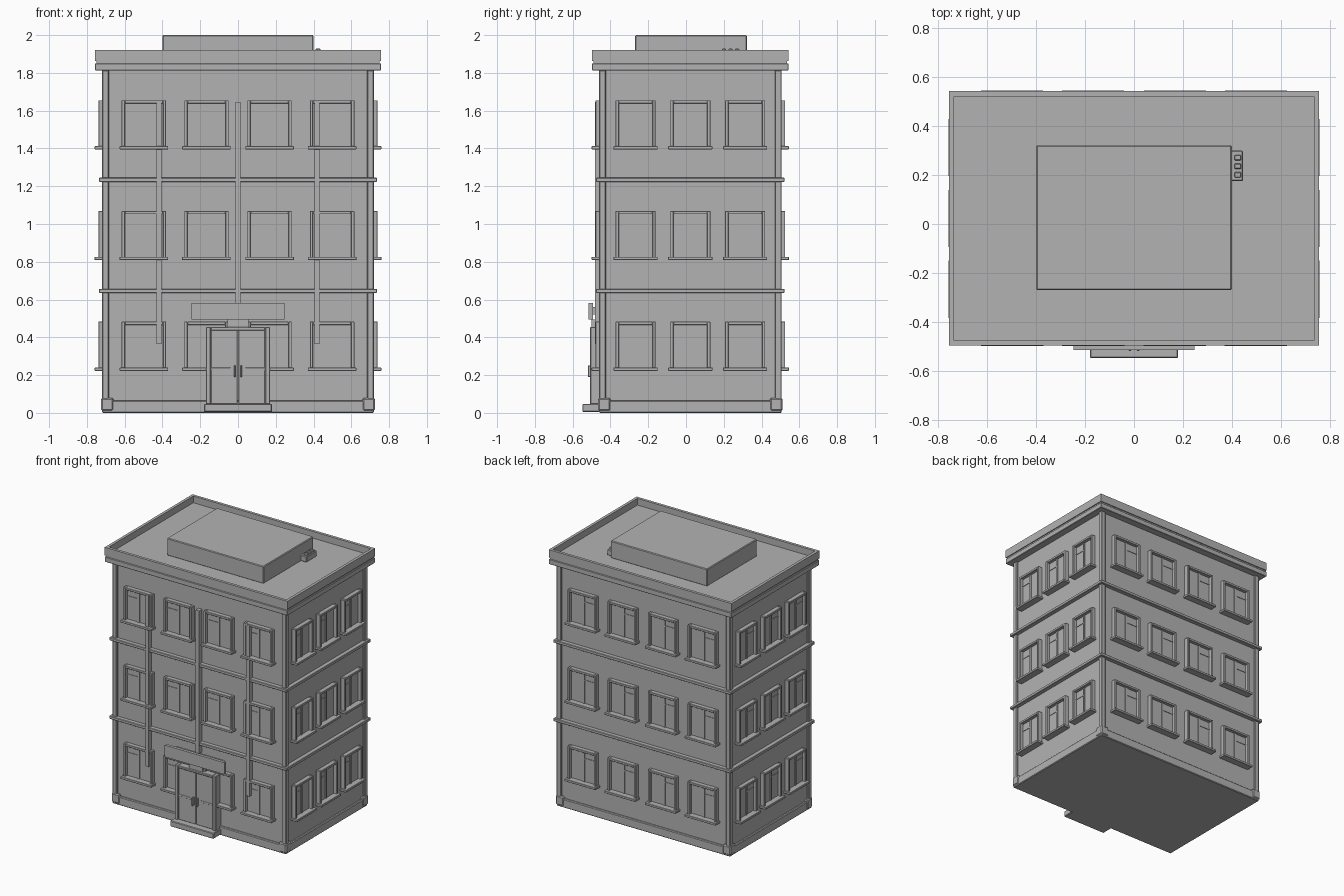
import bpy
import bmesh
from mathutils import Matrix

if "Cube" in bpy.data.objects:
    bpy.data.objects.remove(bpy.data.objects["Cube"])

grey = bpy.data.materials.new("concrete grey")
grey.use_nodes = True
colour = (0.45, 0.45, 0.45, 1)
grey.diffuse_color = colour
grey.node_tree.nodes["Principled BSDF"].inputs["Base Color"].default_value = colour

CY = 0.023            # depth centre of the building
HX, HY = 0.705, 0.468  # half sizes of the plain walls


def part(name, boxes, bevel=0):
    """One object from boxes given as (x0, x1, y0, y1, z0, z1)."""
    bm = bmesh.new()
    for x0, x1, y0, y1, z0, z1 in boxes:
        mid = Matrix.Translation(((x0 + x1) / 2, (y0 + y1) / 2, (z0 + z1) / 2))
        size = Matrix.Diagonal((abs(x1 - x0), abs(y1 - y0), z1 - z0, 1))
        bmesh.ops.create_cube(bm, size=1, matrix=mid @ size)
    mesh = bpy.data.meshes.new(name)
    bm.to_mesh(mesh)
    bm.free()
    mesh.materials.append(grey)
    obj = bpy.data.objects.new(name, mesh)
    bpy.context.collection.objects.link(obj)
    if bevel:
        mod = obj.modifiers.new("Bevel", "BEVEL")
        mod.width = bevel
        mod.segments = 1
    return obj


def slab(out, z0, z1):
    """Box that stands out from all four walls."""
    return (-HX - out, HX + out, CY - HY - out, CY + HY + out, z0, z1)


def on_wall(side, u0, u1, d0, d1, z0, z1):
    """Box on one wall: u runs along it, d outwards from it."""
    if side in ("front", "back"):
        s = -1 if side == "front" else 1
        return (u0, u1, CY + s * (HY + d0), CY + s * (HY + d1), z0, z1)
    s = -1 if side == "right" else 1
    return (s * (HX + d0), s * (HX + d1), u0, u1, z0, z1)


# Walls, plinth and string courses
part("walls", [slab(0, 0, 1.85)])
part("plinth", [slab(0.015, 0, 0.065)], 0.005)
for i, z in enumerate((0.635, 1.223)):
    part(f"string_course_{i + 1}", [slab(0.031, z, z + 0.022)], 0.003)

# Corner pilasters with foot blocks
for sx in (-1, 1):
    for sy in (-1, 1):
        x, y = sx * 0.72, CY + sy * 0.483
        part("corner_pilaster", [(x - sx * 0.036, x, y - sy * 0.036, y, 0.07, 1.815)], 0.004)
        x, y = sx * 0.725, CY + sy * 0.488
        part("pilaster_foot", [(x - sx * 0.066, x, y - sy * 0.066, y, 0.01, 0.08)], 0.008)

# Cornice, parapet and roof
part("cornice_lower", [slab(0.052, 1.813, 1.851)], 0.003)
part("cornice_groove", [slab(0.045, 1.85, 1.863)])
part("roof_deck", [slab(0.04, 1.86, 1.872)])
X, Y, T = 0.757, 0.52, 0.021
part("parapet",
     [(-X, X, CY + s * (Y - T), CY + s * Y, 1.862, 1.922) for s in (-1, 1)]
     + [(s * (X - T), s * X, CY - Y + T, CY + Y - T, 1.862, 1.922) for s in (-1, 1)])
part("roof_house", [(-0.4, 0.4, -0.27, 0.322, 1.87, 2.0)], 0.005)
part("roof_vent_unit", [(0.39, 0.445, 0.175, 0.3, 1.872, 1.915)], 0.004)
part("roof_vent_caps",
     [(0.41, 0.438, y, y + 0.022, 1.91, 1.928) for y in (0.19, 0.225, 0.26)], 0.003)


def window(side, u, z, w, h=0.246):
    """Framed two-pane window with a projecting sill; z is the sill top."""
    a, b, t = u - w / 2, u + w / 2, 0.017
    top = z + h

    def box(*args):
        return on_wall(side, *args)

    part(f"{side}_window_frame", [
        box(a, a + t, 0, 0.034, z, top),
        box(b - t, b, 0, 0.034, z, top),
        box(a + t, b - t, 0, 0.034, top - t, top)], 0.002)
    part(f"{side}_window_sill", [box(a - 0.011, b + 0.011, 0, 0.054, z - 0.014, z + 0.003)], 0.002)
    part(f"{side}_window_panes", [
        box(a + t, u - 0.003, 0, 0.01, z, top - t),
        box(u + 0.003, b - t, 0, 0.01, z, top - t),
        box(u - 0.012, u + 0.003, 0, 0.016, z, top - t),
        box(a + t, u - 0.012, 0, 0.014, top - 0.075, top - 0.067)])


for floor in range(3):
    sill = 0.237 + floor * 0.586
    for side in ("front", "back"):
        for u in (-0.498, -0.167, 0.167, 0.498):
            window(side, u, sill, 0.235)
    for side in ("left", "right"):
        for u in (-0.267, CY, 0.313):
            window(side, u, sill, 0.212)

# Vertical strips on the front
for name, x, z0 in (("left", 0.418, 0.365), ("middle", 0, 0.575), ("right", -0.418, 0.365)):
    part(f"{name}_facade_strip", [on_wall("front", x - 0.014, x + 0.014, 0, 0.036, z0, 1.645)])

# Entrance: step, frame, doors and handles
part("entrance_step", [(-0.18, 0.18, -0.548, -0.44, 0.005, 0.048)], 0.004)
part("door_frame", [(s * 0.143, s * 0.17, -0.508, -0.44, 0.045, 0.455) for s in (-1, 1)]
     + [(-0.143, 0.143, -0.508, -0.44, 0.436, 0.455)], 0.004)
for name, s in (("left", 1), ("right", -1)):
    part(f"{name}_door", [(s * 0.002, s * 0.142, -0.498, -0.44, 0.048, 0.437)], 0.002)
    part(f"{name}_door_handle", [(s * 0.012, s * 0.022, -0.52, -0.495, 0.19, 0.252)], 0.003)

# Blank sign panel and its mounting
part("sign_panel", [(-0.247, 0.247, -0.515, -0.493, 0.495, 0.583)])
part("sign_mount", [(-0.055, 0.055, -0.5, -0.44, 0.455, 0.495),
                    (-0.2, 0.2, -0.495, -0.44, 0.52, 0.56)])
